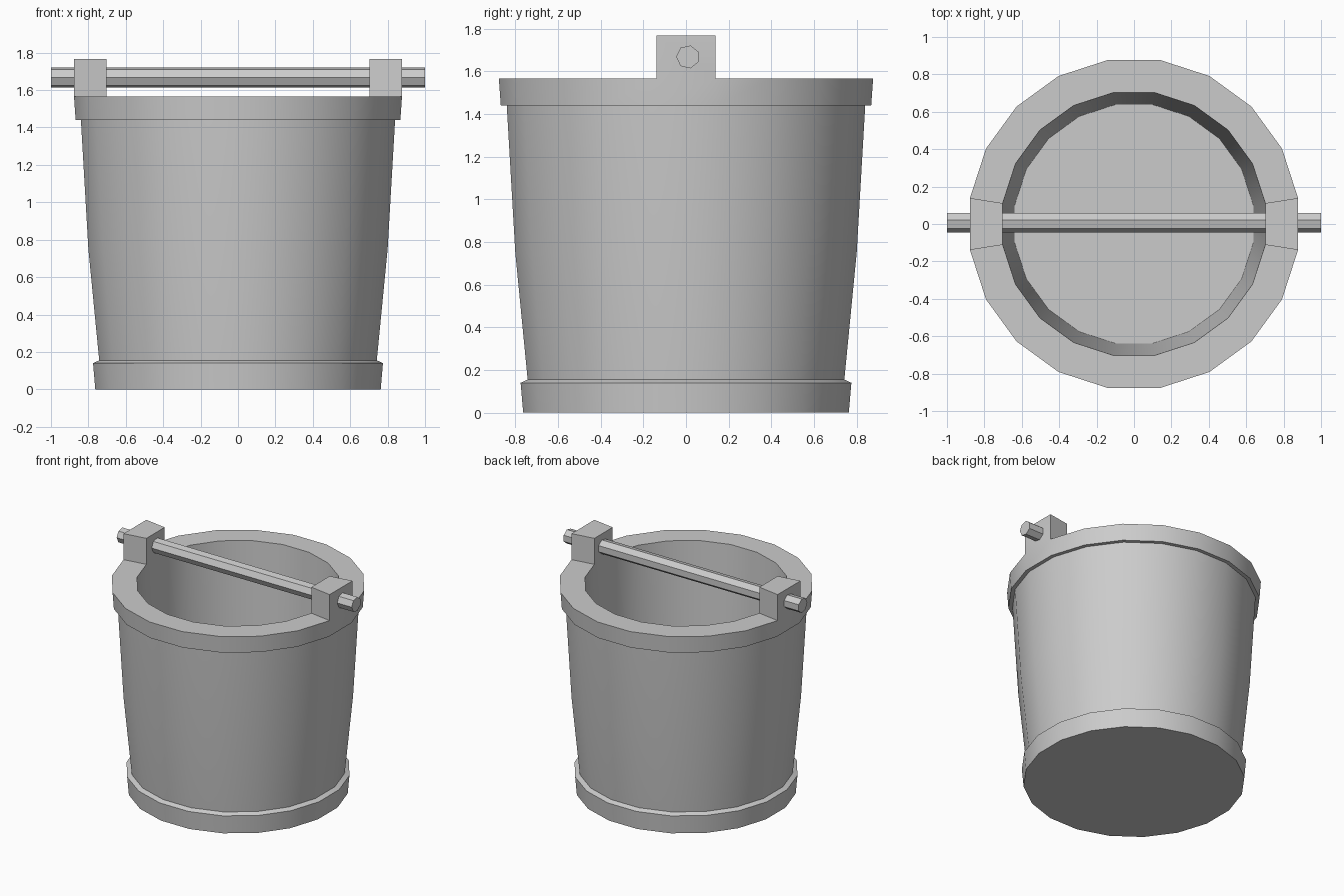
import bpy, bmesh
from math import sin, cos, pi, radians

if "Cube" in bpy.data.objects:
    bpy.data.objects.remove(bpy.data.objects["Cube"])

SIDES = 20
STEP = 2 * pi / SIDES


def new_object(name, bm):
    bmesh.ops.recalc_face_normals(bm, faces=bm.faces)
    mesh = bpy.data.meshes.new(name)
    bm.to_mesh(mesh)
    bm.free()
    ob = bpy.data.objects.new(name, mesh)
    bpy.context.collection.objects.link(ob)
    return ob


# Bucket: profile of (distance to flat side, z), from underside round to inner floor
profile = [(0.763, 0), (0.775, 0.14), (0.742, 0.155), (0.80, 0.75), (0.84, 1.44),
           (0.868, 1.44), (0.877, 1.567), (0.702, 1.567), (0.638, 0.15)]
bm = bmesh.new()
rings = []
for a, z in profile:
    r = a / cos(STEP / 2)
    rings.append([bm.verts.new((r * cos((i - 0.5) * STEP), r * sin((i - 0.5) * STEP), z))
                  for i in range(SIDES)])
rim = []
for k, (lo, hi) in enumerate(zip(rings, rings[1:])):
    for i in range(SIDES):
        j = (i + 1) % SIDES
        face = bm.faces.new((lo[i], lo[j], hi[j], hi[i]))
        if k == 6:
            rim.append(face)
bm.faces.new(rings[0][::-1])
bm.faces.new(rings[-1])

# Handle lugs: raise the two rim faces on the x axis
lugs = [rim[0], rim[SIDES // 2]]
for face in lugs:
    out = bmesh.ops.extrude_discrete_faces(bm, faces=[face])["faces"]
    bmesh.ops.translate(bm, verts=out[0].verts, vec=(0, 0, 0.2))
bmesh.ops.remove_doubles(bm, verts=bm.verts, dist=1e-5)
bucket = new_object("bucket", bm)
bpy.context.view_layer.objects.active = bucket
bucket.select_set(True)
bpy.ops.object.shade_smooth_by_angle(angle=radians(30))

# Handle rod: seven-sided bar through both lugs
bm = bmesh.new()
ends = [[bm.verts.new((x, 0.009 - 0.055 * cos(2 * pi * i / 7), 1.667 + 0.055 * sin(2 * pi * i / 7)))
         for i in range(7)] for x in (-1, 1)]
for i in range(7):
    j = (i + 1) % 7
    bm.faces.new((ends[0][i], ends[0][j], ends[1][j], ends[1][i]))
for end in ends:
    bm.faces.new(end)
new_object("handle_rod", bm)
